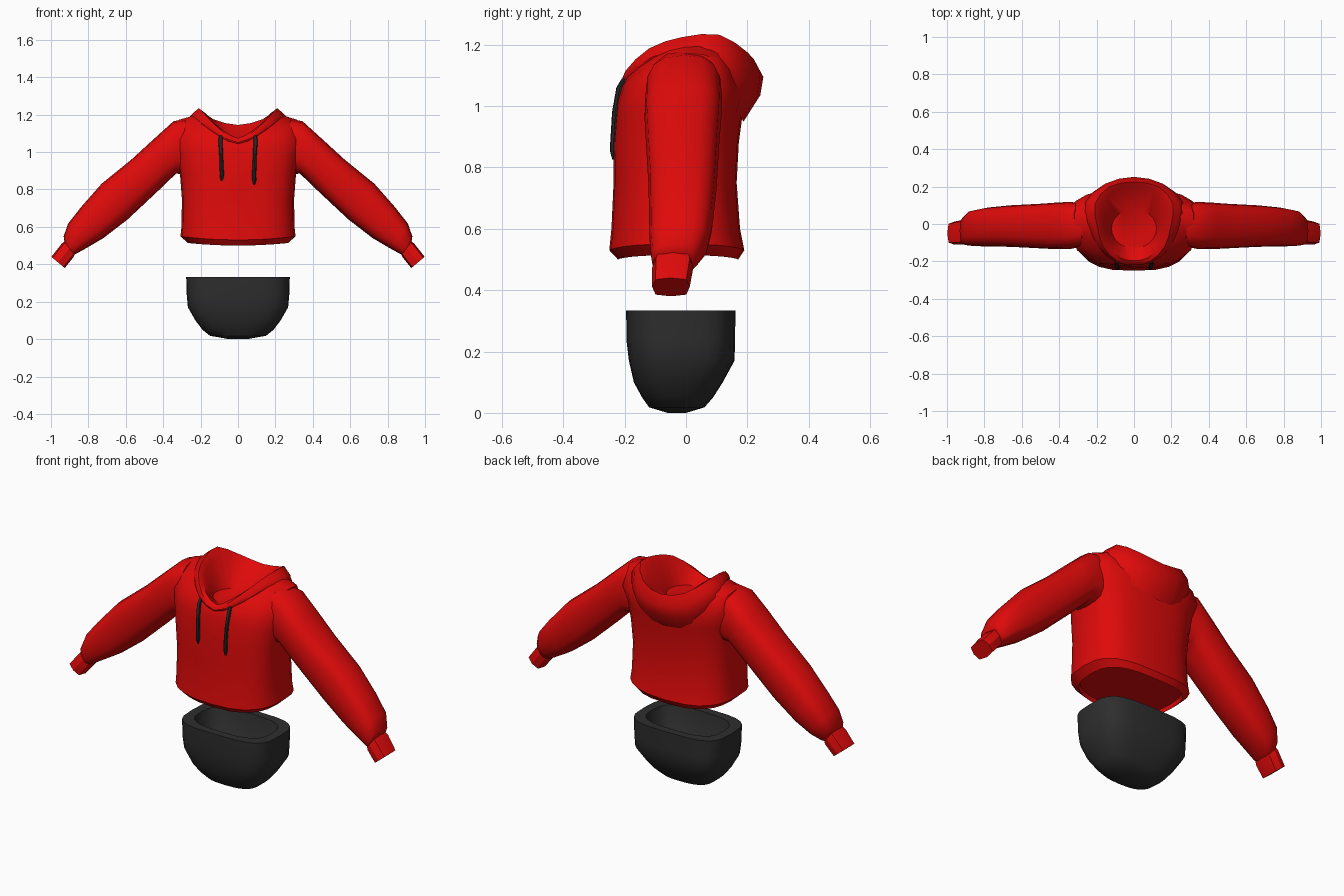
import bpy, bmesh, math
from mathutils import Vector

cube = bpy.data.objects.get("Cube")
if cube:
    bpy.data.objects.remove(cube, do_unlink=True)

SIDES = 24


def material(name, colour):
    mat = bpy.data.materials.new(name)
    mat.use_nodes = True
    mat.diffuse_color = (*colour, 1)
    mat.node_tree.nodes["Principled BSDF"].inputs["Base Color"].default_value = (*colour, 1)
    return mat


red = material("red_fabric", (0.74, 0.003, 0.003))
charcoal = material("charcoal", (0.027, 0.027, 0.027))
black = material("black_cord", (0.02, 0.02, 0.02))


def oval(z, half_width, front, back, power=2.0, lift=0.0):
    """Horizontal superellipse starting at the front; lift raises its sides."""
    ring = []
    for i in range(SIDES):
        angle = math.tau * i / SIDES
        s, c = math.sin(angle), math.cos(angle)
        x = math.copysign(abs(s) ** (2 / power), s)
        y = math.copysign(abs(c) ** (2 / power), c)
        ring.append(Vector((half_width * x, (front + back) / 2 - (back - front) / 2 * y,
                            z + lift * x * x)))
    return ring


def mirrored_loop(half):
    """Smooth closed loop through a half outline running front to back."""
    pts = [Vector(p) for p in half]
    pts += [Vector((-p.x, p.y, p.z)) for p in pts[-2:0:-1]]
    ring, n = [], len(pts)
    for i in range(n):
        a, b, c, d = (pts[(i + k) % n] for k in (-1, 0, 1, 2))
        ring += [b.copy(), (9 * (b + c) - a - d) / 16]
    return ring


def loft(name, rings, mat, cap_start=False, cap_end=False, angle=40):
    bm = bmesh.new()
    loops = [[bm.verts.new(p) for p in ring] for ring in rings]
    for low, high in zip(loops, loops[1:]):
        n = len(low)
        for i in range(n):
            j = (i + 1) % n
            bm.faces.new((low[i], low[j], high[j], high[i]))
    if cap_start:
        bm.faces.new(loops[0][::-1])
    if cap_end:
        bm.faces.new(loops[-1])
    bmesh.ops.recalc_face_normals(bm, faces=bm.faces)
    mesh = bpy.data.meshes.new(name)
    bm.to_mesh(mesh)
    bm.free()
    for face in mesh.polygons:
        face.use_smooth = True
    mesh.set_sharp_from_angle(angle=math.radians(angle))
    mesh.materials.append(mat)
    obj = bpy.data.objects.new(name, mesh)
    bpy.context.scene.collection.objects.link(obj)
    return obj


# Torso: rolled hem, body, square shoulders and sloping neckline
shoulder = mirrored_loop([
    (0, -.221, 1.02), (.165, -.211, 1.03), (.304, -.14, 1.06), (.338, -.01, 1.09),
    (.316, .12, 1.07), (.175, .178, 1.03), (0, .188, 1.02)])
shoulder_top = mirrored_loop([
    (0, -.213, 1.05), (.14, -.2, 1.075), (.27, -.12, 1.13), (.318, 0, 1.172),
    (.298, .105, 1.15), (.165, .165, 1.09), (0, .185, 1.06)])
neckline = mirrored_loop([
    (0, -.204, 1.06), (.1, -.187, 1.1), (.185, -.1, 1.165), (.22, 0, 1.2),
    (.215, .1, 1.19), (.13, .165, 1.12), (0, .185, 1.09)])
loft("torso", [
    oval(.525, .262, -.217, .165, 2.8, .012),
    oval(.5, .268, -.222, .17, 2.8, .014),
    oval(.53, .308, -.25, .19, 2.8, .02),
    oval(.6, .302, -.243, .176, 2.9),
    oval(.75, .3, -.236, .165, 2.9),
    oval(.88, .31, -.237, .172, 2.9),
    oval(.97, .33, -.23, .184, 2.7, .02),
    shoulder, shoulder_top, neckline], red, cap_start=True)

# Hood lying open around the neck: a thin band in front, draped over the back
hood_inner = mirrored_loop([
    (0, -.195, 1.075), (.075, -.18, 1.115), (.145, -.1, 1.17), (.172, 0, 1.2),
    (.17, .1, 1.205), (.105, .18, 1.15), (0, .2, 1.13)])
hood_rim = mirrored_loop([
    (0, -.213, 1.065), (.09, -.197, 1.115), (.165, -.12, 1.188), (.197, -.01, 1.225),
    (.208, .11, 1.232), (.13, .2, 1.175), (0, .225, 1.145)])
hood_fold = mirrored_loop([
    (0, -.219, 1.052), (.098, -.204, 1.098), (.18, -.128, 1.168), (.222, 0, 1.21),
    (.24, .12, 1.195), (.155, .215, 1.12), (0, .252, 1.095)])
hood_drape = mirrored_loop([
    (0, -.217, 1.045), (.102, -.2, 1.088), (.195, -.118, 1.155), (.243, 0, 1.197),
    (.262, .115, 1.155), (.165, .208, 1.055), (0, .242, 1.035)])
hood_base = mirrored_loop([
    (0, -.205, 1.04), (.105, -.19, 1.08), (.195, -.1, 1.145), (.25, 0, 1.185),
    (.26, .1, 1.12), (.16, .165, .985), (0, .188, .95)])
loft("hood", [oval(1.05, .12, -.13, .08), hood_inner, hood_rim,
              hood_fold, hood_drape, hood_base], red, cap_start=True)

# Sleeves: upper edge, lower edge (x, z), front and back (y)
sleeve_sections = [
    ((.28, 1.178), (.27, .88), -.12, .108),
    ((.345, 1.165), (.33, .885), -.133, .118),
    ((.45, 1.07), (.37, .848), -.135, .115),
    ((.57, .96), (.435, .785), -.13, .108),
    ((.73, .83), (.59, .64), -.122, .1),
    ((.84, .705), (.72, .54), -.12, .088),
    ((.908, .618), (.81, .487), -.118, .072),
    ((.932, .55), (.862, .458), -.113, .04),
    ((.928, .52), (.876, .453), -.106, .022)]
cuff_sections = [
    ((.92, .53), (.868, .462), -.1, .018),
    ((.943, .51), (.88, .438), -.11, .024),
    ((.998, .44), (.926, .38), -.11, .012)]


def limb_ring(section, side, count, power):
    upper, lower, front, back = section
    ring = []
    for i in range(count):
        angle = math.tau * i / count
        c, s = (math.copysign(abs(v) ** (2 / power), v)
                for v in (math.cos(angle), math.sin(angle)))
        k = (1 + c) / 2
        ring.append(Vector((side * (lower[0] + k * (upper[0] - lower[0])),
                            (front + back) / 2 + (back - front) / 2 * s,
                            lower[1] + k * (upper[1] - lower[1]))))
    return ring


for label, side in (("left", 1), ("right", -1)):
    loft(label + "_sleeve", [limb_ring(s, side, 16, 2.8) for s in sleeve_sections],
         red, True, True)
    loft(label + "_cuff", [limb_ring(s, side, 8, 3.5) for s in cuff_sections],
         red, True, True, 30)

    # Drawstring with a narrow tip
    tip = .825 if side > 0 else .845
    path = [(.092, -.2, 1.09), (.094, -.216, 1.06), (.09, -.231, .98),
            (.086, -.236, .88), (.087, -.236, tip + .025), (.087, -.236, tip)]
    rings = []
    for (x, y, z), r in zip(path, (.009, .011, .01, .011, .011, .004)):
        rings.append([Vector((side * x + r * math.cos(a), y + r * math.sin(a), z))
                      for a in (math.tau * i / 8 for i in range(8))])
    loft(label + "_drawstring", rings, black, True, True)

# Lower bowl: rounded outside, thick rim, hollow inside
loft("lower_bowl", [
    oval(.0, .05, -.06, .0, 2.2),
    oval(.018, .15, -.12, .06, 2.7),
    oval(.05, .19, -.143, .088, 3),
    oval(.1, .228, -.17, .12, 3.3),
    oval(.17, .268, -.186, .158, 3.6),
    oval(.235, .274, -.194, .16, 3.6),
    oval(.333, .277, -.195, .161, 3.6),
    oval(.333, .225, -.15, .118, 3),
    oval(.23, .2, -.135, .1, 2.6),
    oval(.14, .13, -.09, .06, 2.4)], charcoal, True, True, 35)
